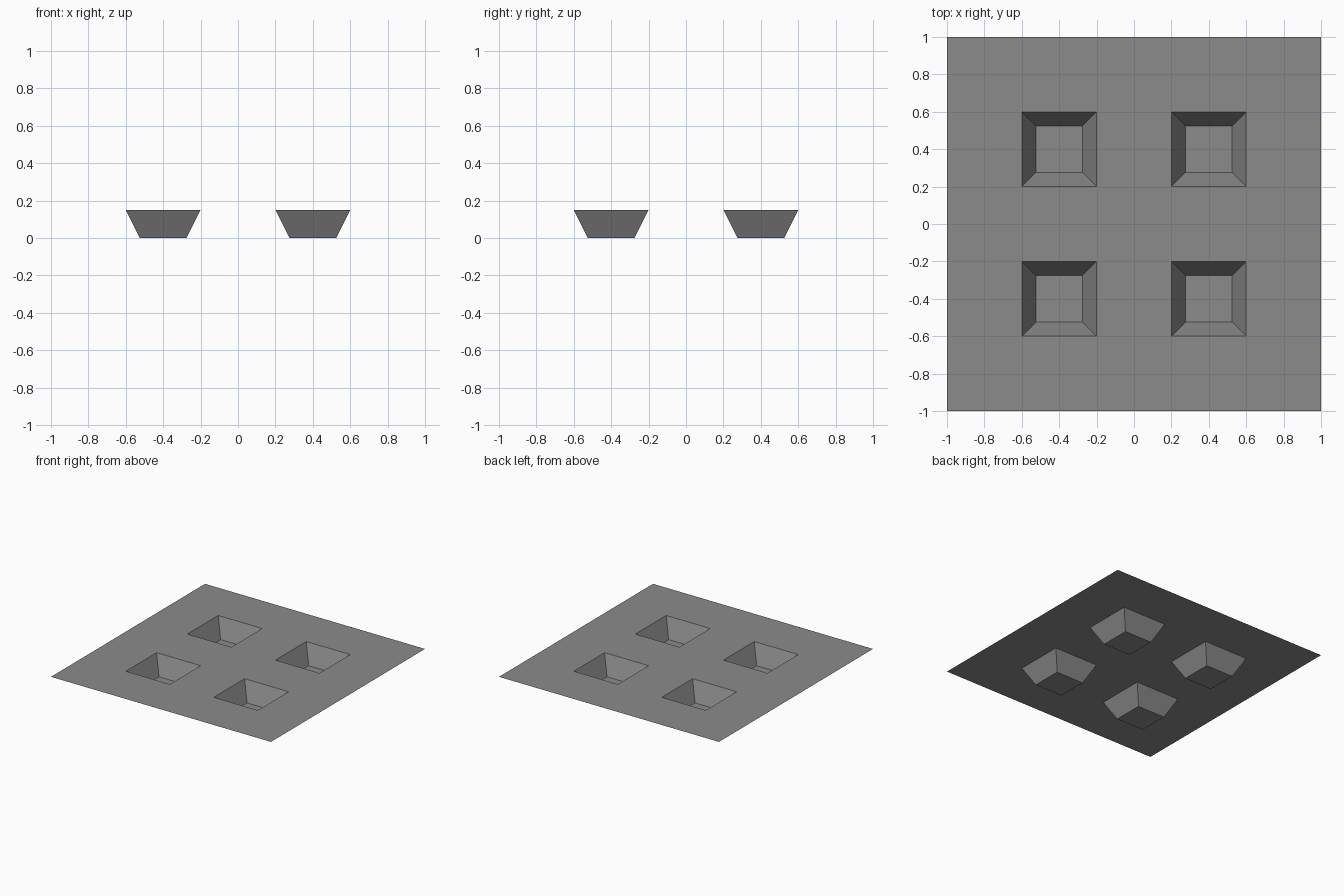
import bpy, bmesh
from mathutils import Vector

if "Cube" in bpy.data.objects:
    bpy.data.objects.remove(bpy.data.objects["Cube"])

TOP = 0.15          # height of the sheet
CELL = 0.4          # sheet is a 5 x 5 grid of cells
INSET = 0.075       # how far each pit narrows towards its floor

grey = bpy.data.materials.new("mid grey")
grey.diffuse_color = (0.26, 0.26, 0.26, 1)
grey.use_nodes = True
grey.node_tree.nodes["Principled BSDF"].inputs["Base Color"].default_value = grey.diffuse_color

# Flat sheet, open underneath
bm = bmesh.new()
bmesh.ops.create_grid(bm, x_segments=5, y_segments=5, size=1.0)
bmesh.ops.translate(bm, verts=bm.verts, vec=(0, 0, TOP))

# Four cells pushed down into tapered square pits
pits = [f for f in bm.faces
        if all(abs(abs(c) - CELL) < 0.01 for c in f.calc_center_median().xy)]
bmesh.ops.inset_individual(bm, faces=pits, thickness=INSET, use_even_offset=True)
for f in pits:
    bmesh.ops.translate(bm, verts=f.verts, vec=Vector((0, 0, -TOP)))

# Merge the coplanar sheet cells so only real edges remain
bmesh.ops.dissolve_limit(bm, angle_limit=0.01, verts=bm.verts, edges=bm.edges)

mesh = bpy.data.meshes.new("pitted_sheet")
bm.to_mesh(mesh)
bm.free()
mesh.materials.append(grey)
sheet = bpy.data.objects.new("pitted_sheet", mesh)
bpy.context.collection.objects.link(sheet)
